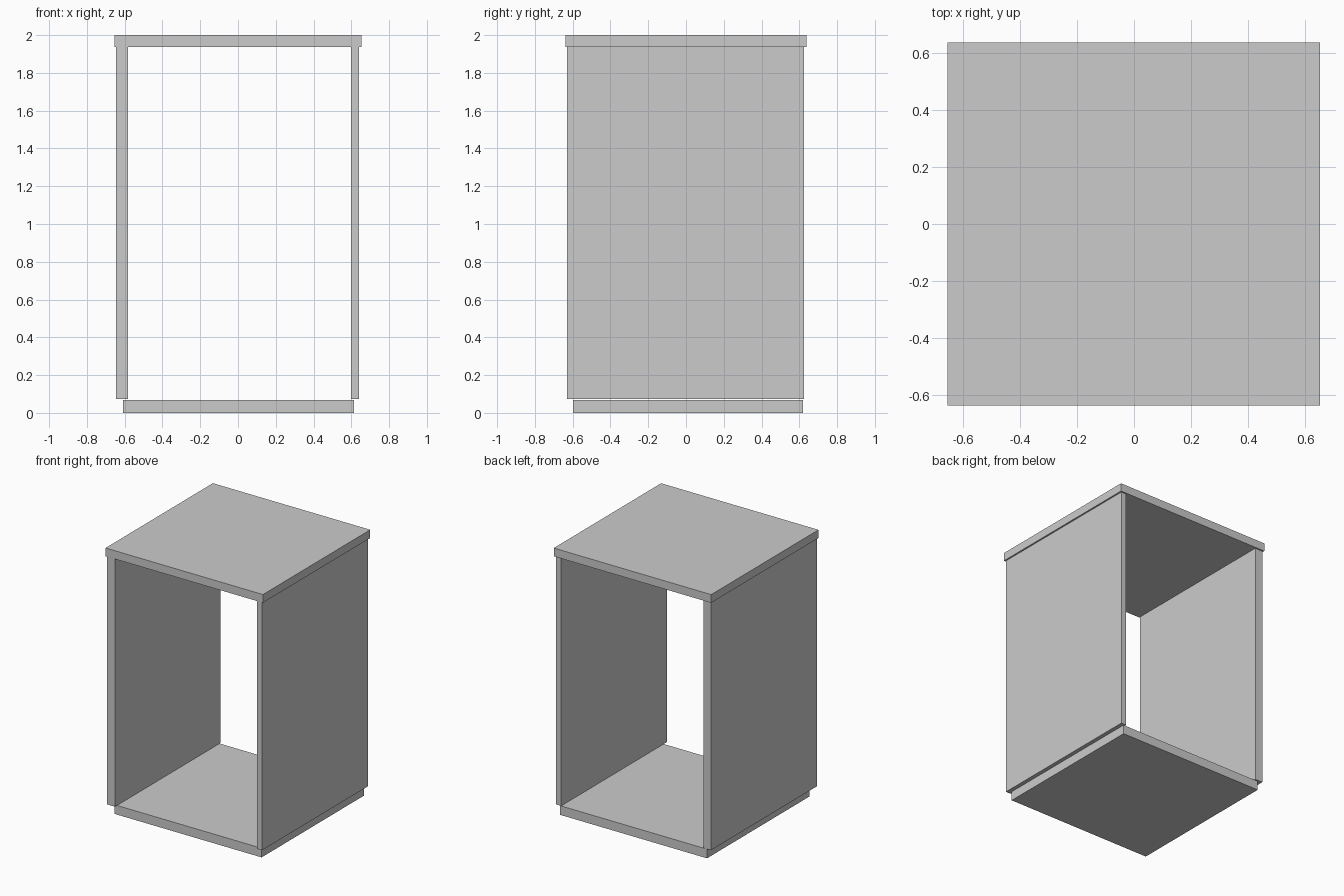
import bpy

if "Cube" in bpy.data.objects:
    bpy.data.objects.remove(bpy.data.objects["Cube"])


def board(name, x, y, z):
    """Axis-aligned board given its (min, max) extents."""
    spans = (x, y, z)
    bpy.ops.mesh.primitive_cube_add(size=1, location=[(a + b) / 2 for a, b in spans])
    ob = bpy.context.object
    ob.name = name
    ob.scale = [b - a for a, b in spans]
    bpy.ops.object.transform_apply(location=False, rotation=False, scale=True)
    return ob


# Overhanging top and slightly inset base
board("top_panel", (-0.655, 0.653), (-0.637, 0.637), (1.938, 2.0))
board("base_panel", (-0.609, 0.615), (-0.598, 0.620), (0.0, 0.069))

# Side walls: the left one is thicker; front and back stay open
board("left_wall", (-0.646, -0.582), (-0.630, 0.626), (0.073, 1.938))
board("right_wall", (0.599, 0.641), (-0.630, 0.626), (0.073, 1.938))
